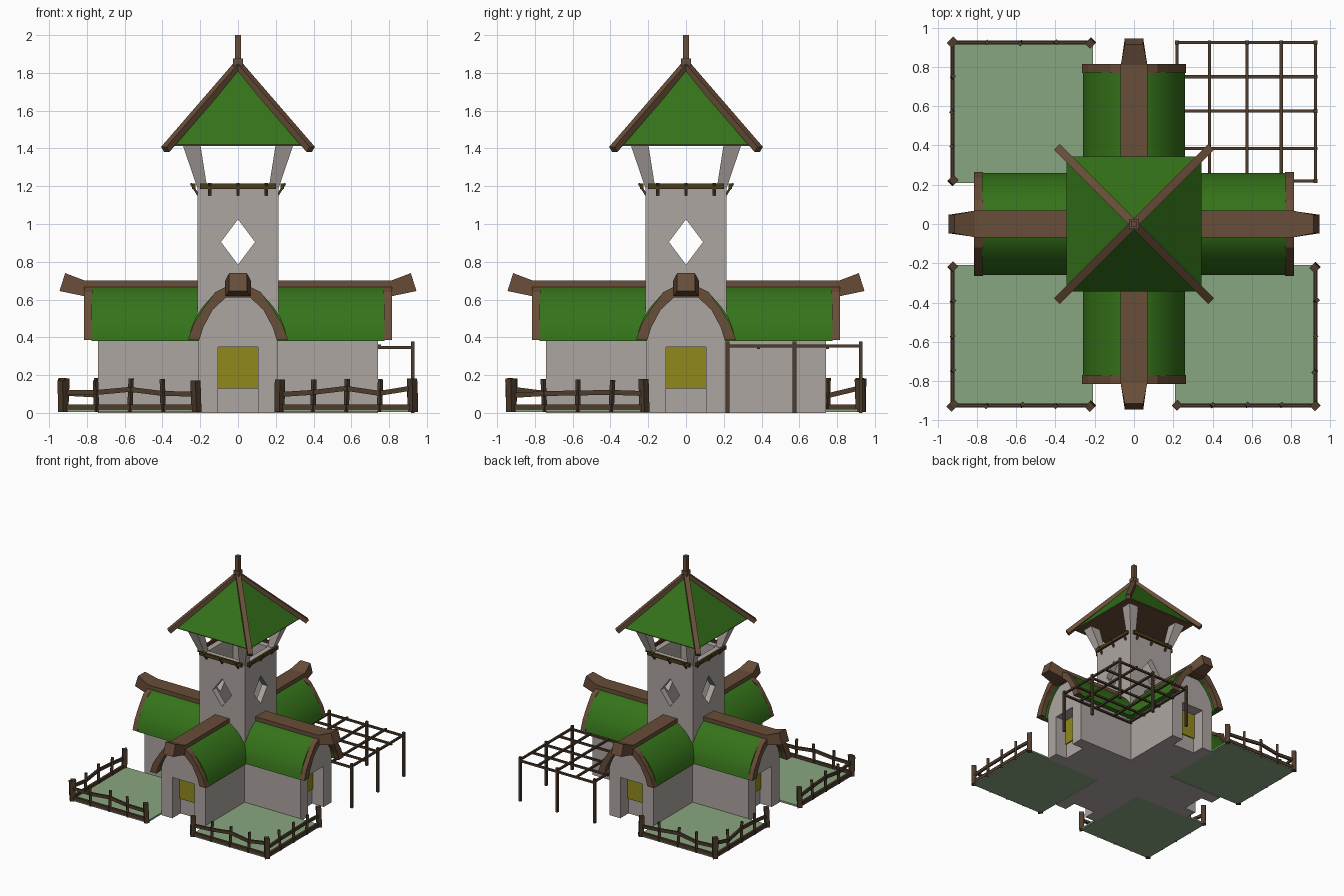
import bpy, bmesh, random
from math import pi
from mathutils import Vector, Matrix

if "Cube" in bpy.data.objects:
    bpy.data.objects.remove(bpy.data.objects["Cube"])

random.seed(4)

def material(name, r, g, b):
    m = bpy.data.materials.new(name)
    m.diffuse_color = (r, g, b, 1)
    m.use_nodes = True
    m.node_tree.nodes["Principled BSDF"].inputs["Base Color"].default_value = m.diffuse_color
    return m

STONE = material("stone", 0.42, 0.38, 0.36)
WOOD = material("wood", 0.14, 0.075, 0.04)
DARK = material("dark_wood", 0.075, 0.045, 0.025)
RAIL = material("olive_wood", 0.07, 0.045, 0.01)
GREEN = material("roof_green", 0.035, 0.17, 0.01)
GRASS = material("grass", 0.25, 0.38, 0.22)
GLASS = material("window_yellow", 0.28, 0.25, 0.012)

def finish(name, bm, mat, turn=0, smooth=False):
    bm.transform(Matrix.Rotation(turn * pi / 2, 4, 'Z'))
    bmesh.ops.recalc_face_normals(bm, faces=bm.faces)
    me = bpy.data.meshes.new(name)
    bm.to_mesh(me)
    bm.free()
    me.materials.append(mat)
    ob = bpy.data.objects.new(name, me)
    bpy.context.collection.objects.link(ob)
    if smooth:
        bpy.context.view_layer.objects.active = ob
        ob.select_set(True)
        bpy.ops.object.shade_smooth_by_angle(angle=0.6)
        ob.select_set(False)
    return ob

def loft(name, a, b, mat, turn=0, smooth=False):
    """Solid between two matching loops of 3D points."""
    bm = bmesh.new()
    va, vb = [bm.verts.new(p) for p in a], [bm.verts.new(p) for p in b]
    n = len(va)
    bm.faces.new(va)
    bm.faces.new(vb[::-1])
    for i in range(n):
        bm.faces.new((va[i], va[(i + 1) % n], vb[(i + 1) % n], vb[i]))
    return finish(name, bm, mat, turn, smooth)

def prism(name, pts, d0, d1, mat, turn=0, smooth=False):
    """(x, z) outline extruded from y=-d0 to y=-d1."""
    return loft(name, [(x, -d0, z) for x, z in pts], [(x, -d1, z) for x, z in pts], mat, turn, smooth)

def box(name, x0, x1, y0, y1, z0, z1, mat, turn=0):
    return prism(name, [(x0, z0), (x1, z0), (x1, z1), (x0, z1)], -y0, -y1, mat, turn)

def beams(name, parts, mat, turn=0):
    """Square-cut timbers, each (start, end, width, height)."""
    bm = bmesh.new()
    for p, q, w, h in parts:
        p, q = Vector(p), Vector(q)
        d = q - p
        m = Matrix.Translation((p + q) / 2) @ d.to_track_quat('Y', 'Z').to_matrix().to_4x4()
        bmesh.ops.create_cube(bm, size=1, matrix=m @ Matrix.Diagonal((w, d.length, h, 1)))
    return finish(name, bm, mat, turn)

def mirrored(half):
    return half + [(-x, z) for x, z in reversed(half) if x]

# cross-sections of the wings (right half, bottom to top)
wall_top = [(.21, .40), (.19, .47), (.135, .56), (.06, .62)]
roof_out = [(.26, .38), (.25, .44), (.225, .505), (.185, .565), (.135, .62), (.07, .665), (0, .68)]
roof_in = [(.215, .38), (.205, .43), (.18, .49), (.14, .55), (.09, .60), (.04, .63), (0, .635)]
trim_out = [(.265, .385), (.235, .47), (.175, .565), (.12, .64), (.06, .67)]
trim_in = [(.205, .385), (.185, .45), (.135, .545), (.065, .61)]

box("crossing", -.21, .21, -.21, .21, 0, .62, STONE)
for k in range(4):
    # wing walls with an alcove at the end
    prism("wing_wall", mirrored([(.21, 0)] + wall_top), .21, .63, STONE, k)
    prism("wing_end", mirrored([(.105, .35), (.105, 0), (.21, 0)] + wall_top), .63, .74, STONE, k)
    box("window", -.105, .105, -.64, -.63, .13, .35, GLASS, k)
    # barrel roof, gable trim and upturned ridge
    prism("wing_roof", mirrored(roof_out) + mirrored(roof_in)[::-1], .2, .775, GREEN, k, True)
    prism("gable_trim", mirrored(trim_out) + mirrored(trim_in)[::-1], .77, .815, WOOD, k)
    def section(y0, y1, w, z0, z1):
        return [(-w, y0, z0), (w, y0, z0), (w, y1, z1), (-w, y1, z1)]
    bend = section(-.80, -.81, .068, .615, .70)
    loft("ridge_beam", section(-.2, -.2, .068, .65, .70), bend, WOOD, k)
    loft("ridge_tip", bend, section(-.945, -.915, .047, .645, .74), WOOD, k)

# hollow tower with diamond openings
tower = box("tower", -.215, .215, -.215, .215, .4, 1.2, STONE)
diamond = [(0, .785), (.09, .905), (0, 1.025), (-.09, .905)]
cutters = [box("cut_core", -.165, .165, -.165, .165, .62, 1.3, STONE)]
cutters += [prism("cut_diamond", diamond, -.5, .5, STONE, k) for k in (0, 1)]
for c in cutters:
    c.hide_render = True
    c.hide_viewport = True
    mod = tower.modifiers.new("cut", 'BOOLEAN')
    mod.operation, mod.object, mod.solver = 'DIFFERENCE', c, 'EXACT'

# belfry posts, railings and hip timbers
for k in range(4):
    def square(a, b, z):
        return [(a, a, z), (b, a, z), (b, b, z), (a, b, z)]
    loft("belfry_post", square(.163, .215, 1.19), square(.20, .295, 1.425), STONE, k)
    beams("railing", [((-.2, -.235, 1.2), (.2, -.235, 1.2), .018, .03)], RAIL, k)
    beams("railing_bracket", [((x, -.205, 1.145), (x, -.25, 1.215), .018, .012)
                              for x in (-.15, 0, .15)], DARK, k)
    beams("hip_timber", [((0, 0, 1.84), (.385, .385, 1.395), .04, .035)], WOOD, k)

# spire roof, ceiling and finial
e, t = .345, .004
loft("spire_roof", [(-e, -e, 1.42), (e, -e, 1.42), (e, e, 1.42), (-e, e, 1.42)],
     [(-t, -t, 1.84), (t, -t, 1.84), (t, t, 1.84), (-t, t, 1.84)], GREEN)
box("spire_ceiling", -.34, .34, -.34, .34, 1.412, 1.42, WOOD)
box("finial_collar", -.026, .026, -.026, .026, 1.81, 1.875, WOOD)
box("finial", -.016, .016, -.016, .016, 1.86, 2.0, WOOD)

# three fenced gardens
def fence_side(corner, end):
    c, e = Vector(corner), Vector(end)
    parts = [((*c, .03), (*e, .03), .02, .03)]
    last = None
    for i, f in enumerate((0, .25, .5, .75, 1)):
        p = c.lerp(e, f)
        w = .038 if i in (0, 4) else .02
        j = random.uniform(-.008, .008)
        parts.append(((p.x, p.y, .005), (p.x + j, p.y + j, random.uniform(.17, .185)), w, w))
        z = .115 + random.uniform(-.025, .02)
        if last:
            parts.append((last, (p.x, p.y, z), .016, .026))
        last = (p.x, p.y, z)
    return parts

for sx, sy in ((-1, -1), (1, -1), (-1, 1)):
    xs, ys = sorted((.21 * sx, .93 * sx)), sorted((.21 * sy, .93 * sy))
    box("garden", *xs, *ys, .005, .02, GRASS)
    corner = (.925 * sx, .925 * sy)
    beams("fence", fence_side(corner, (.22 * sx, .925 * sy))
          + fence_side(corner, (.925 * sx, .22 * sy)), DARK)

# pergola in the fourth corner
lines = (.22, .385, .575, .75, .925)
bars = [((u, .21, .355), (u, .935, .355), .016, .016) for u in lines]
bars += [((.21, u, .345), (.935, u, .345), .016, .016) for u in lines]
posts = [(.925, .22), (.925, .575), (.925, .925), (.575, .925), (.22, .925)]
bars += [((x, y, 0), (x, y, .378), .02, .02) for x, y in posts]
beams("pergola", bars, DARK)
